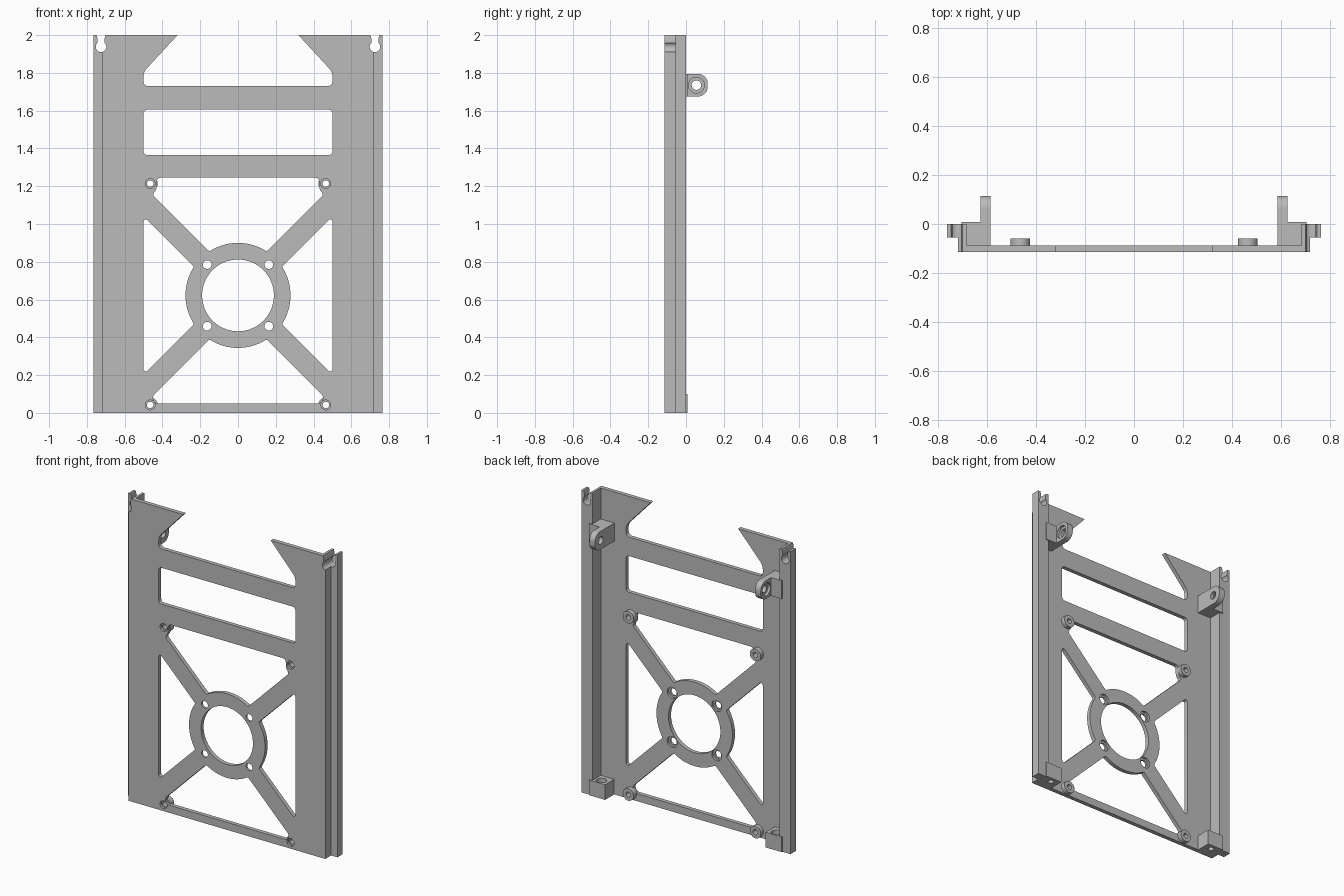
import bpy, bmesh
from math import sin, cos, pi, radians, asin, sqrt
from mathutils import Vector

old = bpy.data.objects.get("Cube")
if old:
    bpy.data.objects.remove(old, do_unlink=True)

grey = bpy.data.materials.new("plain_grey")
grey.use_nodes = True
grey.diffuse_color = (0.5, 0.5, 0.5, 1)
grey.node_tree.nodes["Principled BSDF"].inputs["Base Color"].default_value = (0.5, 0.5, 0.5, 1)

# How a 2D outline (u, v) with depth w lies in space, by extrusion axis
PLACE = {"x": lambda u, v, w: (w, u, v),
         "y": lambda u, v, w: (u, w, v),
         "z": lambda u, v, w: (u, v, w)}


def rounded(points, r, steps=6):
    """Replace every real corner of an outline by a circular arc."""
    pts = [Vector(p) for p in points]
    out = []
    for i, p in enumerate(pts):
        a, b = pts[i - 1] - p, pts[(i + 1) % len(pts)] - p
        inner = a.angle(b)
        if inner > radians(160):
            out.append(p)
            continue
        d = min(r, a.length * 0.48, b.length * 0.48)
        start, end, weight = p + a.normalized() * d, p + b.normalized() * d, sin(inner / 2)
        for k in range(steps + 1):
            t = k / steps
            c0, c1, c2 = (1 - t) ** 2, 2 * weight * t * (1 - t), t * t
            out.append((start * c0 + p * c1 + end * c2) / (c0 + c1 + c2))
    return out


def rect(u0, u1, v0, v1):
    return [(u0, v0), (u1, v0), (u1, v1), (u0, v1)]


def circle(u, v, r, n=32):
    return [(u + r * cos(2 * pi * k / n), v + r * sin(2 * pi * k / n)) for k in range(n)]


def prism(name, outline, axis, lo, hi):
    bm = bmesh.new()
    rings = [[bm.verts.new(PLACE[axis](p[0], p[1], w)) for p in outline] for w in (lo, hi)]
    bm.faces.new(rings[0])
    bm.faces.new(rings[1])
    for i in range(len(outline)):
        bm.faces.new((rings[0][i - 1], rings[0][i], rings[1][i], rings[1][i - 1]))
    bmesh.ops.recalc_face_normals(bm, faces=bm.faces)
    mesh = bpy.data.meshes.new(name)
    bm.to_mesh(mesh)
    bm.free()
    mesh.materials.append(grey)
    obj = bpy.data.objects.new(name, mesh)
    bpy.context.collection.objects.link(obj)
    return obj


def select(obj):
    bpy.ops.object.select_all(action="DESELECT")
    obj.select_set(True)
    bpy.context.view_layer.objects.active = obj


def cut(obj, outline, axis, lo, hi):
    cutter = prism("cutter", outline, axis, lo, hi)
    mod = obj.modifiers.new("cut", "BOOLEAN")
    mod.operation, mod.solver, mod.object = "DIFFERENCE", "EXACT", cutter
    select(obj)
    bpy.ops.object.modifier_apply(modifier=mod.name)
    bpy.data.objects.remove(cutter, do_unlink=True)


def finish(obj, mirror=True):
    select(obj)
    if mirror:
        obj.modifiers.new("mirror", "MIRROR")
        bpy.ops.object.modifier_apply(modifier="mirror")
    bpy.ops.object.shade_smooth_by_angle(angle=radians(30))


FRONT, BACK = -0.115, -0.088
THROUGH = (-0.2, 0.2)
HUB, RING, BORE, SPOKE = 0.622, 0.278, 0.19, 0.08
WALL = 0.685

# Main plate with its top notch and slot
plate = prism("main_plate", rect(-WALL, WALL, 0, 2), "y", FRONT, BACK)
notch = [(-0.5, 1.73), (0.5, 1.73), (0.5, 1.805), (0.32, 2), (0.22, 2.1),
         (-0.22, 2.1), (-0.32, 2), (-0.5, 1.805)]
cut(plate, rounded(notch, 0.025), "y", *THROUGH)
cut(plate, rounded(rect(-0.5, 0.5, 1.365, 1.605), 0.02), "y", *THROUGH)

# Four windows between the ring and the diagonal spokes
edge = radians(45) + asin(SPOKE / sqrt(2) / RING)
arc = [edge + (pi - 2 * edge) * k / 16 for k in range(17)]
for sign, corner in ((1, [(0.43, 0.623), (0.43, 0.56)]), (-1, [(0.44, 0.572)])):
    half = corner + [(0.455, 0.455 + SPOKE)]
    loop = [(-x, h) for x, h in half[::-1]] + half
    loop += [(RING * cos(a), RING * sin(a)) for a in arc]
    cut(plate, rounded([(x, HUB + sign * h) for x, h in loop], 0.02), "y", *THROUGH)
for sign in (1, -1):
    reach = 0.5 - SPOKE
    loop = [(0.5, -reach), (0.5, reach)]
    loop += [(RING * sin(a), RING * cos(a)) for a in arc]
    cut(plate, rounded([(sign * x, HUB + h) for x, h in loop], 0.03), "y", *THROUGH)

# Centre bore, ring holes with rear recesses, and corner holes
cut(plate, circle(0, HUB, BORE, 64), "y", *THROUGH)
for sx in (1, -1):
    for sz in (1, -1):
        u, v = sx * 0.163, HUB + sz * 0.163
        cut(plate, circle(u, v, 0.023), "y", *THROUGH)
        cut(plate, circle(u, v, 0.036), "y", -0.102, 0)
    for z in (0.042, 1.214):
        cut(plate, circle(sx * 0.465, z, 0.026), "y", *THROUGH)
finish(plate, mirror=False)

# Raised bosses behind the corner holes
for name, z in (("lower_bosses", 0.042), ("upper_bosses", 1.214)):
    boss = prism(name, circle(0.465, z, 0.04), "y", -0.1, -0.06)
    cut(boss, circle(0.465, z, 0.017), "y", *THROUGH)
    finish(boss)

# Stepped side rails with keyhole notches at the top
profile = [(WALL, FRONT), (0.719, FRONT), (0.719, -0.055), (0.765, -0.055),
           (0.765, 0), (WALL, 0)]
rails = prism("side_rails", profile, "z", 0, 2)
cut(rails, circle(0.725, 1.938, 0.028), "y", *THROUGH)
cut(rails, [(0.707, 1.94), (0.743, 1.94), (0.743, 1.98), (0.752, 2.01),
            (0.698, 2.01), (0.707, 1.98)], "y", *THROUGH)
finish(rails)

# Feet blocks with vertical screw holes
feet = prism("feet", rect(0.587, 0.705, BACK, 0.007), "z", 0, 0.1)
cut(feet, circle(0.64, -0.03, 0.018), "z", -0.1, 0.2)
cut(feet, circle(0.64, -0.03, 0.032), "z", 0.07, 0.2)
finish(feet)

# Mounting ears: block against the rail and a rounded lug
blocks = prism("ear_blocks", rect(0.6, 0.705, BACK, 0.008), "z", 1.675, 1.795)
finish(blocks)
lug = rounded(rect(-0.2, 0.115, 1.675, 1.795), 0.052, 10)
ears = prism("ear_lugs", [(max(p[0], BACK), p[1]) for p in lug if p[0] > -0.14]
             + [(BACK, 1.795), (BACK, 1.675)], "x", 0.586, 0.627)
cut(ears, circle(0.055, 1.735, 0.025), "x", 0.5, 0.7)
cut(ears, circle(0.055, 1.735, 0.042), "x", 0.61, 0.7)
finish(ears)
